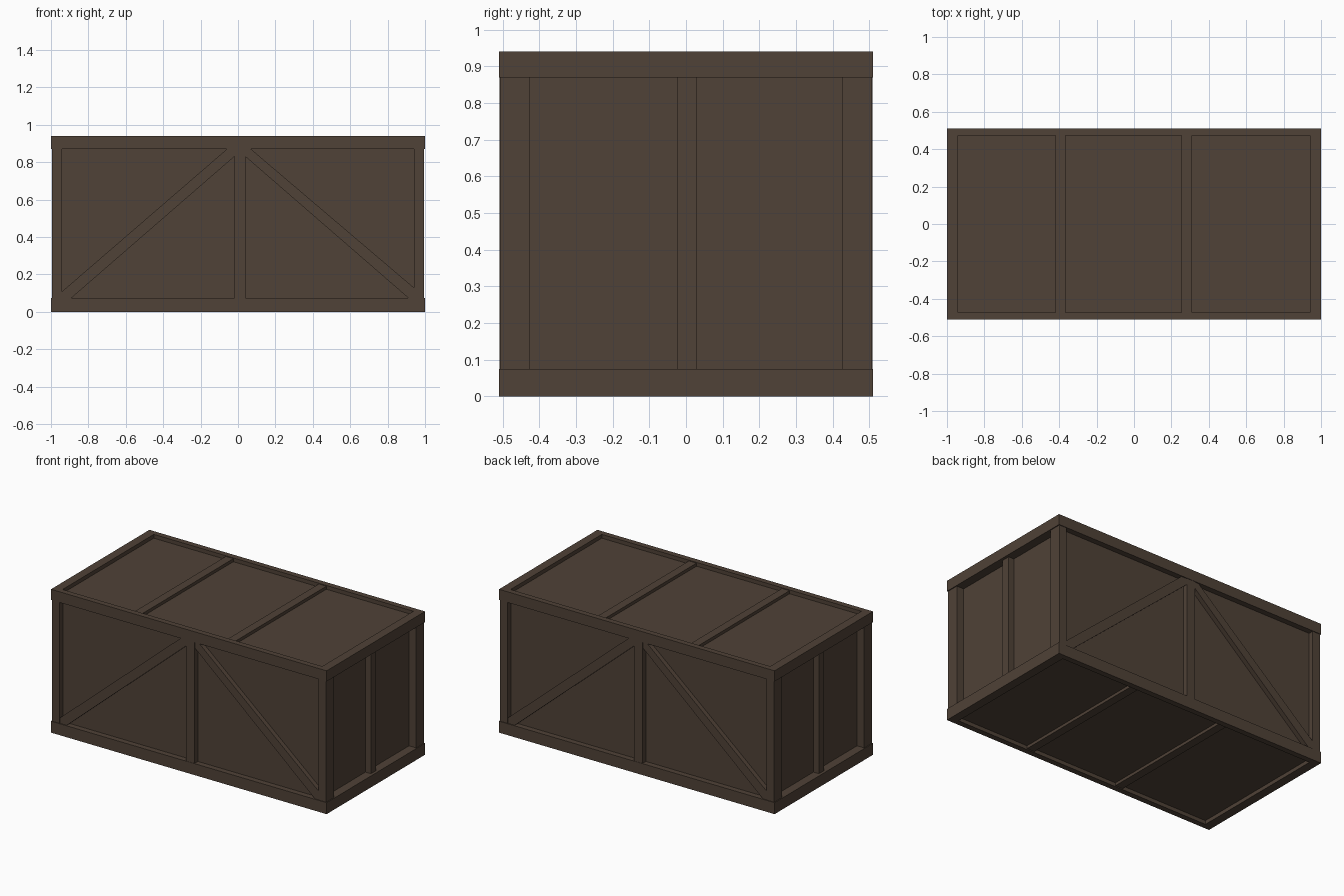
import bpy, bmesh, math
from mathutils import Matrix

if "Cube" in bpy.data.objects:
    bpy.data.objects.remove(bpy.data.objects["Cube"])

wood = bpy.data.materials.new("dark brown wood")
wood.diffuse_color = (0.080, 0.054, 0.038, 1)
wood.use_nodes = True
wood.node_tree.nodes["Principled BSDF"].inputs["Base Color"].default_value = wood.diffuse_color


def finish(name, bm, turn=False):
    if turn:  # half turn around z for the opposite side
        bmesh.ops.rotate(bm, verts=bm.verts, matrix=Matrix.Rotation(math.pi, 3, 'Z'))
    bmesh.ops.recalc_face_normals(bm, faces=bm.faces)
    me = bpy.data.meshes.new(name)
    bm.to_mesh(me)
    bm.free()
    me.materials.append(wood)
    ob = bpy.data.objects.new(name, me)
    bpy.context.collection.objects.link(ob)


def box(name, x, y, z, turn=False):
    bm = bmesh.new()
    bmesh.ops.create_cube(bm, size=1)
    for v in bm.verts:
        v.co = [(a + b) / 2 + c * (b - a) for (a, b), c in zip((x, y, z), v.co)]
    finish(name, bm, turn)


def prism(name, pts, y0, y1, turn=False):
    # outline in x, z extruded along y
    bm = bmesh.new()
    f = bm.faces.new([bm.verts.new((x, y0, z)) for x, z in pts])
    g = bmesh.ops.extrude_face_region(bm, geom=[f])["geom"]
    for v in g:
        if isinstance(v, bmesh.types.BMVert):
            v.co.y = y1
    finish(name, bm, turn)


def rim(name, z0, z1):
    # one-piece rectangular ring of rails
    bm = bmesh.new()
    signs = [(-1, -1), (1, -1), (1, 1), (-1, 1)]
    ring = [[bm.verts.new((sx * a, sy * b, z)) for sx, sy in signs]
            for a, b, z in ((1, .51, z0), (1, .51, z1), (.942, .473, z1), (.942, .473, z0))]
    for k in range(4):
        for i in range(4):
            j = (i + 1) % 4
            n = ring[(k + 1) % 4]
            bm.faces.new((ring[k][i], ring[k][j], n[j], n[i]))
    finish(name, bm)


# Inner panels
box("crate_body", (-.942, .942), (-.473, .473), (.025, .915))

# Top and bottom rails
rim("bottom_rails", 0, .075)
rim("top_rails", .87, .94)

# Lid battens, and the same pattern flipped over underneath
for i, (a, b) in enumerate(((-.42, -.365), (.255, .31))):
    box(f"lid_batten_{i}", (a, b), (-.473, .473), (.90, .935))
    box(f"base_batten_{i}", (-b, -a), (-.473, .473), (.006, .04))

# Corner posts
for sx in (-1, 1):
    for sy in (-1, 1):
        x = sorted((sx * .94, sx * .994))
        y = sorted((sy * .427, sy * .506))
        box("corner_post", x, y, (.07, .875))

# Centre posts and diagonal braces, repeated by a half turn
for turn, side in ((False, "front"), (True, "back")):
    box(f"{side}_centre_post", (-.02, .04), (-.508, -.46), (.07, .875), turn)
    prism(f"{side}_left_brace",
          [(-.94, .11), (-.06, .87), (-.02, .87), (-.02, .83), (-.89, .075), (-.94, .075)],
          -.504, -.46, turn)
    prism(f"{side}_right_brace",
          [(.94, .13), (.07, .87), (.04, .87), (.04, .83), (.91, .075), (.94, .075)],
          -.504, -.46, turn)
    box(f"{side}_end_centre_post", (.93, .982), (-.025, .03), (.07, .875), turn)
